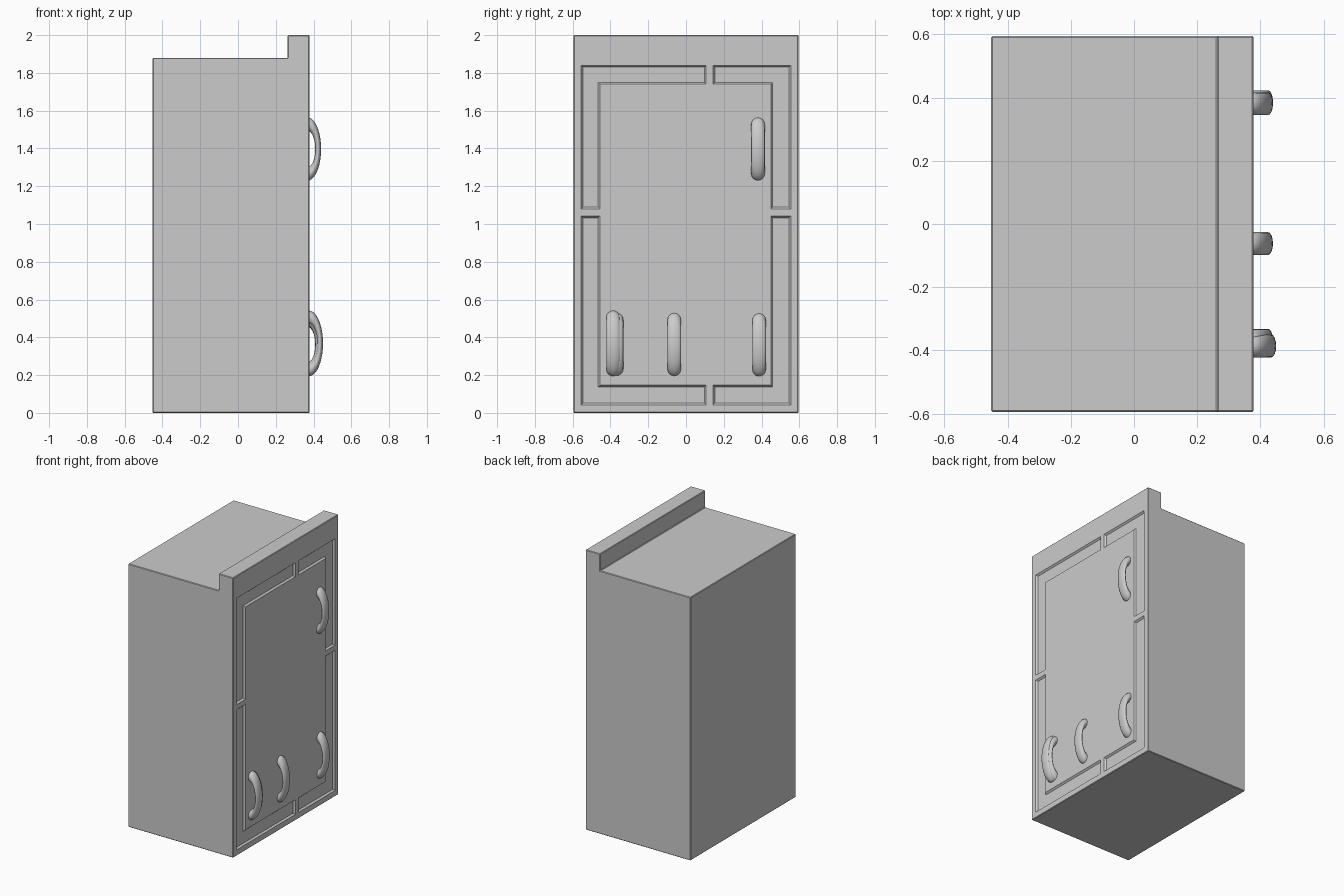
import bpy, bmesh, math

if "Cube" in bpy.data.objects:
    bpy.data.objects.remove(bpy.data.objects["Cube"])

FRONT = 0.378   # x of the decorated face
DEPTH = 0.012   # groove depth


def make_object(name, bm):
    bmesh.ops.recalc_face_normals(bm, faces=bm.faces)
    mesh = bpy.data.meshes.new(name)
    bm.to_mesh(mesh)
    bm.free()
    obj = bpy.data.objects.new(name, mesh)
    bpy.context.collection.objects.link(obj)
    return obj


def loft(name, ring_a, ring_b):
    bm = bmesh.new()
    a = [bm.verts.new(p) for p in ring_a]
    b = [bm.verts.new(p) for p in ring_b]
    bm.faces.new(a)
    bm.faces.new(b[::-1])
    n = len(a)
    for i in range(n):
        bm.faces.new((a[i], b[i], b[(i + 1) % n], a[(i + 1) % n]))
    return make_object(name, bm)


def apply_modifier(obj, mod):
    bpy.context.view_layer.objects.active = obj
    bpy.ops.object.modifier_apply(modifier=mod.name)


# Cabinet with raised lip along the top front edge
profile = [(-0.452, 0), (FRONT, 0), (FRONT, 2), (0.263, 2), (0.263, 1.88), (-0.452, 1.88)]
body = loft("cabinet", [(x, -0.595, z) for x, z in profile],
            [(x, 0.595, z) for x, z in profile])
edge = body.modifiers.new("edge", 'BEVEL')
edge.width, edge.segments = 0.004, 1
apply_modifier(body, edge)


# L-shaped grooves with sloped walls, one per corner of the panel
def bracket(y_out, y_in, y_end, z_out, z_in, z_end, inset):
    sy = 1 if y_end > y_out else -1
    sz = 1 if z_end > z_out else -1
    a, b, c = y_out + sy * inset, y_in - sy * inset, y_end - sy * inset
    d, e, f = z_out + sz * inset, z_in - sz * inset, z_end - sz * inset
    return [(a, d), (c, d), (c, e), (b, e), (b, f), (a, f)]


for y_out, y_in, y_end in ((-0.555, -0.455, 0.107), (0.555, 0.449, 0.143)):
    for z_out, z_in, z_end in ((1.84, 1.74, 1.08), (0.042, 0.147, 1.043)):
        args = (y_out, y_in, y_end, z_out, z_in, z_end)
        outer = [(FRONT + DEPTH, y, z) for y, z in bracket(*args, -0.010)]
        inner = [(FRONT - DEPTH, y, z) for y, z in bracket(*args, 0.010)]
        cutter = loft("groove_cutter", outer, inner)
        cutter.hide_render = True
        cut = body.modifiers.new("groove", 'BOOLEAN')
        cut.operation, cut.solver, cut.object = 'DIFFERENCE', 'EXACT', cutter
        apply_modifier(body, cut)
        bpy.data.objects.remove(cutter)


# Bowed handles: flattened rings half sunk into the face
def handle(name, y, z, radius, apex):
    minor, squash = 0.036, 0.43
    bpy.ops.mesh.primitive_torus_add(
        major_segments=40, minor_segments=16, major_radius=radius - minor,
        minor_radius=minor, location=(apex - radius * squash, y, z),
        rotation=(math.pi / 2, 0, 0))
    obj = bpy.context.object
    obj.name = name
    obj.scale = (squash, 1, 1)
    bpy.ops.object.shade_smooth_by_angle()


handle("upper_handle", 0.381, 1.397, 0.168, 0.440)
handle("lower_right_handle", 0.387, 0.360, 0.168, 0.440)
handle("lower_middle_handle", -0.062, 0.362, 0.168, 0.440)
handle("lower_left_handle", -0.386, 0.368, 0.174, 0.450)
handle("lower_left_handle_pair", -0.368, 0.363, 0.168, 0.440)
